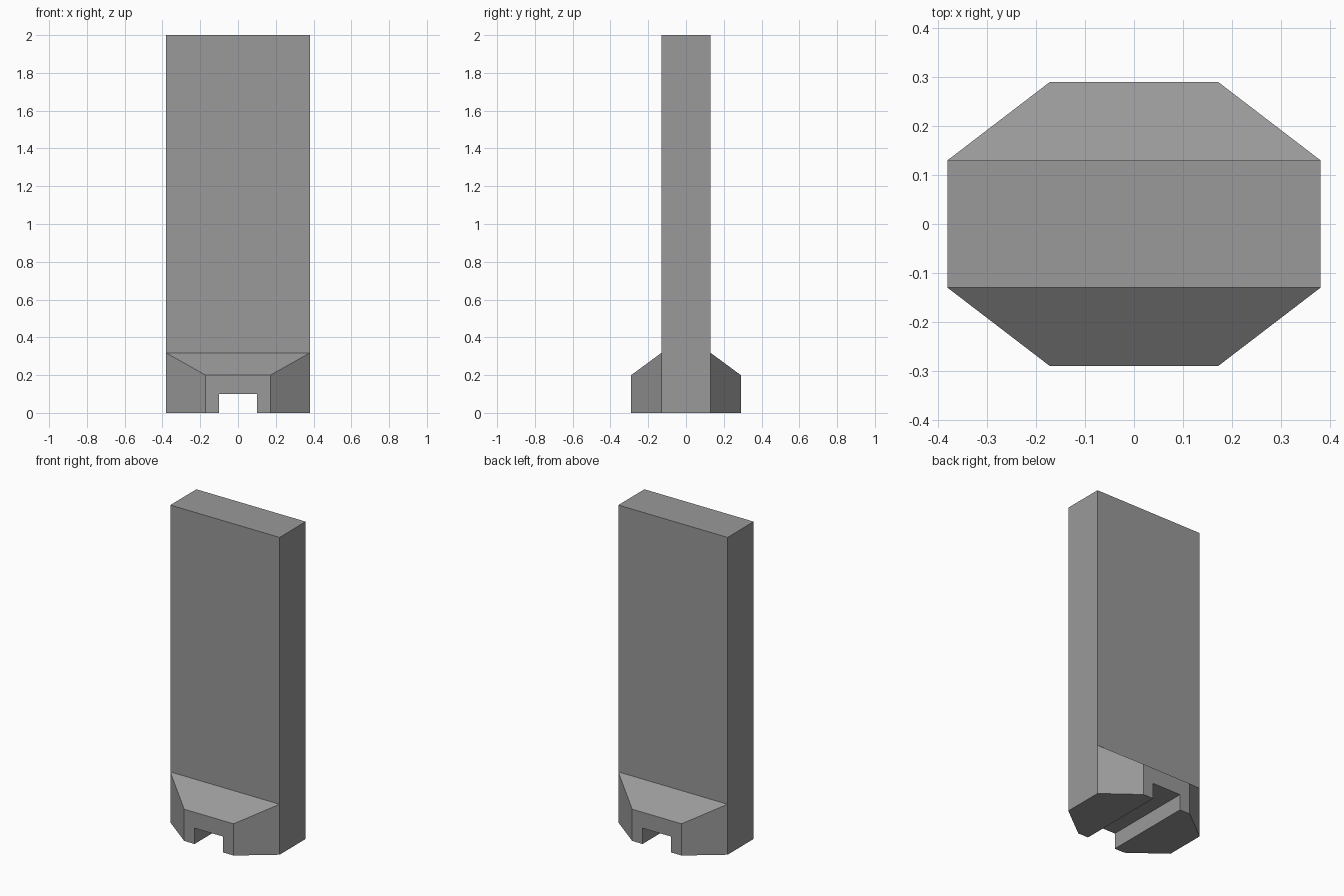
import bpy, bmesh
from math import radians

if "Cube" in bpy.data.objects:
    bpy.data.objects.remove(bpy.data.objects["Cube"])

HALF_W, HALF_T, HEIGHT = 0.381, 0.13, 2.0    # upright slab
TOE_W, TOE_Y = 0.172, 0.29                   # narrow outer edge of the foot
TOE_Z, SHOULDER_Z = 0.20, 0.318              # foot slope, low and high edge
SLOT_W, SLOT_H = 0.10, 0.10                  # channel under the foot


def make_object(name, bm):
    bmesh.ops.recalc_face_normals(bm, faces=bm.faces[:])
    mesh = bpy.data.meshes.new(name)
    bm.to_mesh(mesh)
    bm.free()
    obj = bpy.data.objects.new(name, mesh)
    bpy.context.collection.objects.link(obj)
    return obj


# Eight-sided foot outline with the height of the wall above each corner
quarter = [(HALF_W, HALF_T, SHOULDER_Z), (TOE_W, TOE_Y, TOE_Z)]
back = quarter + [(-x, y, z) for x, y, z in reversed(quarter)]
outline = back + [(-x, -y, z) for x, y, z in back]

bm = bmesh.new()
low = [bm.verts.new((x, y, 0)) for x, y, z in outline]
high = [bm.verts.new(p) for p in outline]
bm.faces.new(low)
for i in range(8):
    j = (i + 1) % 8
    bm.faces.new((low[i], low[j], high[j], high[i]))

# Sloping shoulders at back and front
bm.faces.new(high[0:4])
bm.faces.new(high[4:8])

# Upright slab rising from the shoulder line
rim = [high[i] for i in (0, 3, 4, 7)]
top = [bm.verts.new((v.co.x, v.co.y, HEIGHT)) for v in rim]
for i in range(4):
    j = (i + 1) % 4
    bm.faces.new((rim[i], rim[j], top[j], top[i]))
bm.faces.new(top)
bmesh.ops.dissolve_limit(bm, angle_limit=radians(1),
                         verts=bm.verts[:], edges=bm.edges[:])
body = make_object("slab_with_foot", bm)

# Dark grey finish
dark_grey = bpy.data.materials.new("dark_grey")
dark_grey.diffuse_color = (0.32, 0.32, 0.32, 1)
dark_grey.use_nodes = True
dark_grey.node_tree.nodes["Principled BSDF"].inputs["Base Color"].default_value = dark_grey.diffuse_color
body.data.materials.append(dark_grey)

# Channel running front to back under the foot
bm = bmesh.new()
bmesh.ops.create_cube(bm, size=2)
bmesh.ops.scale(bm, vec=(SLOT_W, 0.5, SLOT_H), verts=bm.verts[:])
cutter = make_object("slot_cutter", bm)
cutter.data.materials.append(dark_grey)
cutter.hide_render = True

cut = body.modifiers.new("slot", 'BOOLEAN')
cut.operation = 'DIFFERENCE'
cut.solver = 'EXACT'
cut.object = cutter
bpy.context.view_layer.objects.active = body
bpy.ops.object.modifier_apply(modifier=cut.name)
bpy.data.objects.remove(cutter)
